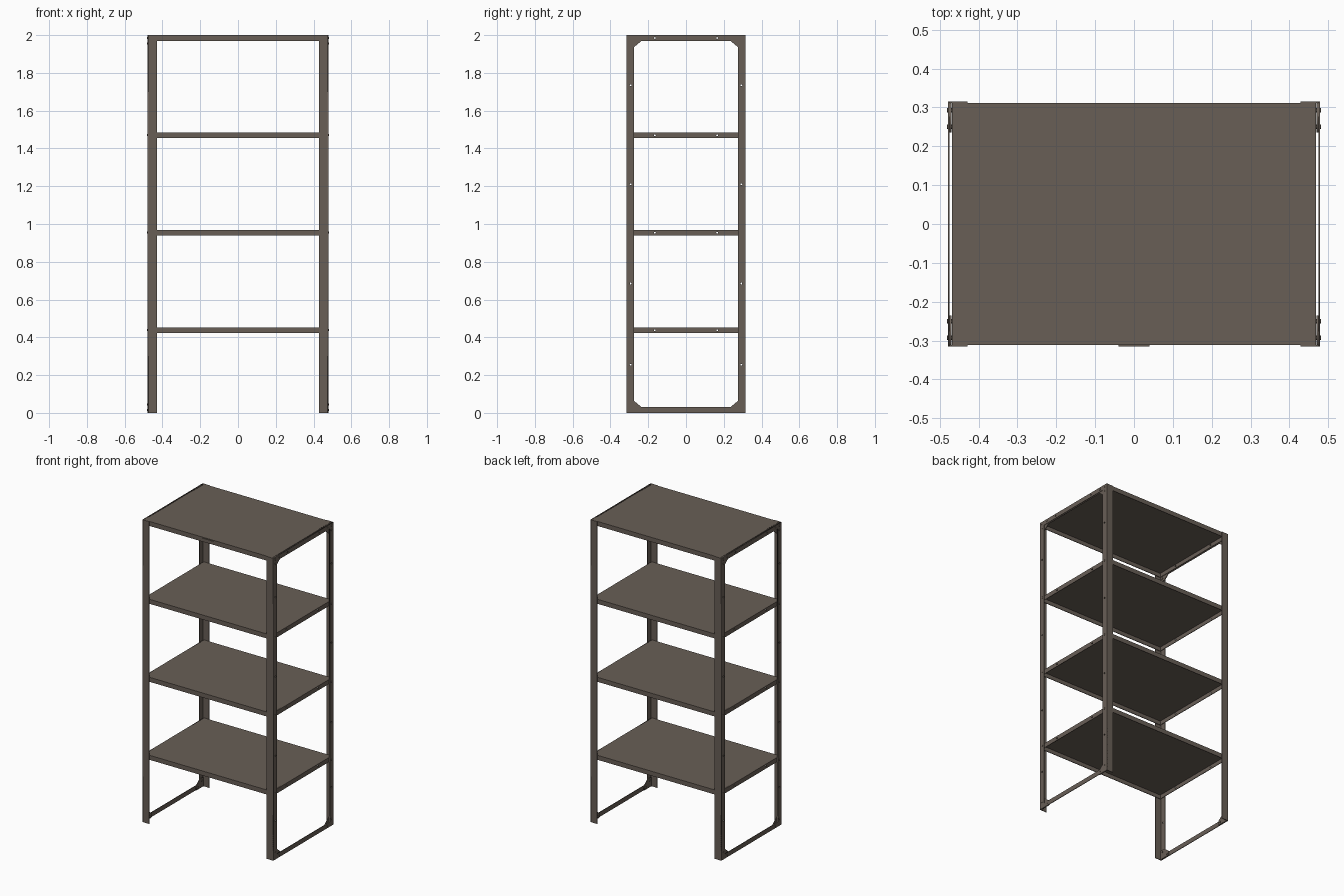
import bpy, math
from mathutils import Matrix, Vector

if "Cube" in bpy.data.objects:
    bpy.data.objects.remove(bpy.data.objects["Cube"])

steel = bpy.data.materials.new("brown_grey_steel")
COLOUR = (0.14, 0.114, 0.094, 1)
steel.diffuse_color = COLOUR
steel.use_nodes = True
steel.node_tree.nodes["Principled BSDF"].inputs["Base Color"].default_value = COLOUR

# Overall sizes
HALF_X, HALF_Y, HEIGHT = 0.479, 0.315, 2.0
SHEET = 0.004
SHELF_X, SHELF_Y, LIP = 0.469, 0.311, 0.03
SHELF_TOPS = (0.453, 0.969, 1.485, HEIGHT)
POST_FRONT, POST_SIDE = 0.05, 0.04
HOLE = 0.005


def box(name, low, high):
    low, high = Vector(low), Vector(high)
    bpy.ops.mesh.primitive_cube_add(size=1, location=(low + high) / 2)
    ob = bpy.context.object
    ob.name = name
    ob.scale = high - low
    ob.data.materials.append(steel)
    return ob


def rect(y, low, high):
    return [(-y, low), (y, low), (y, high), (-y, high)]


def circle(y, z, r=HOLE, n=10):
    return [(y + r * math.cos(i * math.tau / n), z + r * math.sin(i * math.tau / n))
            for i in range(n)]


def side_plate(name, x, loops, thickness=SHEET):
    """Sheet in the y-z plane, centred on x; inner loops become openings."""
    curve = bpy.data.curves.new(name + "_outline", 'CURVE')
    curve.dimensions = '2D'
    curve.fill_mode = 'BOTH'
    curve.extrude = thickness / 2
    for loop in loops:
        spline = curve.splines.new('POLY')
        spline.points.add(len(loop) - 1)
        for point, (y, z) in zip(spline.points, loop):
            point.co = (y, z, 0, 1)
        spline.use_cyclic_u = True
    helper = bpy.data.objects.new(name + "_helper", curve)
    bpy.context.collection.objects.link(helper)
    bpy.context.view_layer.update()
    graph = bpy.context.evaluated_depsgraph_get()
    mesh = bpy.data.meshes.new_from_object(helper.evaluated_get(graph))
    bpy.data.objects.remove(helper)
    # Local x, y, z become world y, z, x
    mesh.transform(Matrix(((0, 0, 1, x), (1, 0, 0, 0), (0, 1, 0, 0), (0, 0, 0, 1))))
    mesh.materials.clear()
    mesh.materials.append(steel)
    ob = bpy.data.objects.new(name, mesh)
    bpy.context.collection.objects.link(ob)
    return ob


def bolt(name, side, y, z):
    bpy.ops.mesh.primitive_cylinder_add(
        vertices=6, radius=0.006, depth=0.016,
        location=(side * 0.473, y, z), rotation=(0, math.pi / 2, 0))
    bpy.context.object.name = name
    bpy.context.object.data.materials.append(steel)


# Shelves: folded trays with downward lips
for i, top in enumerate(SHELF_TOPS, 1):
    box(f"shelf_{i}_panel", (-SHELF_X, -SHELF_Y, top - SHEET), (SHELF_X, SHELF_Y, top))
    for s, end in ((-1, "front"), (1, "back")):
        ys = sorted((s * SHELF_Y, s * (SHELF_Y - SHEET)))
        box(f"shelf_{i}_{end}_lip", (-SHELF_X, ys[0], top - LIP), (SHELF_X, ys[1], top))
    for s, hand in ((-1, "right"), (1, "left")):
        holes = [circle(y, top - LIP / 2) for y in (-0.165, 0.165)]
        side_plate(f"shelf_{i}_{hand}_lip", s * (SHELF_X - SHEET / 2),
                   [rect(SHELF_Y, top - LIP, top)] + holes)

# Small blank plate on the top shelf's front lip
box("front_plate", (-0.04, -HALF_Y, HEIGHT - 0.025), (0.04, -SHELF_Y, HEIGHT - 0.005))

for s, hand in ((-1, "right"), (1, "left")):
    # End frame: posts' side flanges with top and bottom rails
    holes = [circle(y, z) for y in (-0.293, 0.293) for z in (0.255, 0.685, 1.21, 1.735)]
    holes += [circle(y, HEIGHT - LIP / 2) for y in (-0.165, 0.165)]
    opening = rect(HALF_Y - POST_SIDE, LIP, HEIGHT - LIP)
    side_plate(f"{hand}_end_frame", s * (HALF_X - SHEET / 2),
               [rect(HALF_Y, 0, HEIGHT), opening] + holes)

    for e, end in ((-1, "front"), (1, "back")):
        # Wide post flange
        xs = sorted((s * HALF_X, s * (HALF_X - POST_FRONT)))
        ys = sorted((e * HALF_Y, e * SHELF_Y))
        box(f"{end}_{hand}_post_flange", (xs[0], ys[0], 0), (xs[1], ys[1], HEIGHT))

        # Corner gussets with bolts
        for level in ("bottom", "top"):
            def up(z):
                return HEIGHT - z if level == "top" else z
            shape = [(SHELF_Y, 0.001), (0.235, 0.001), (0.235, LIP),
                     (0.273, 0.062), (SHELF_Y, 0.062)]
            side_plate(f"{end}_{hand}_{level}_gusset", s * 0.472,
                       [[(e * y, up(z)) for y, z in shape]], 0.005)
            for y, z in ((0.25, 0.015), (0.293, 0.045)):
                bolt(f"{end}_{hand}_{level}_bolt", s, e * y, up(z))

        # Bolts holding the shelves to the posts
        for i, top in enumerate(SHELF_TOPS, 1):
            bolt(f"{end}_{hand}_shelf_{i}_bolt", s, e * 0.293, top - LIP / 2)
